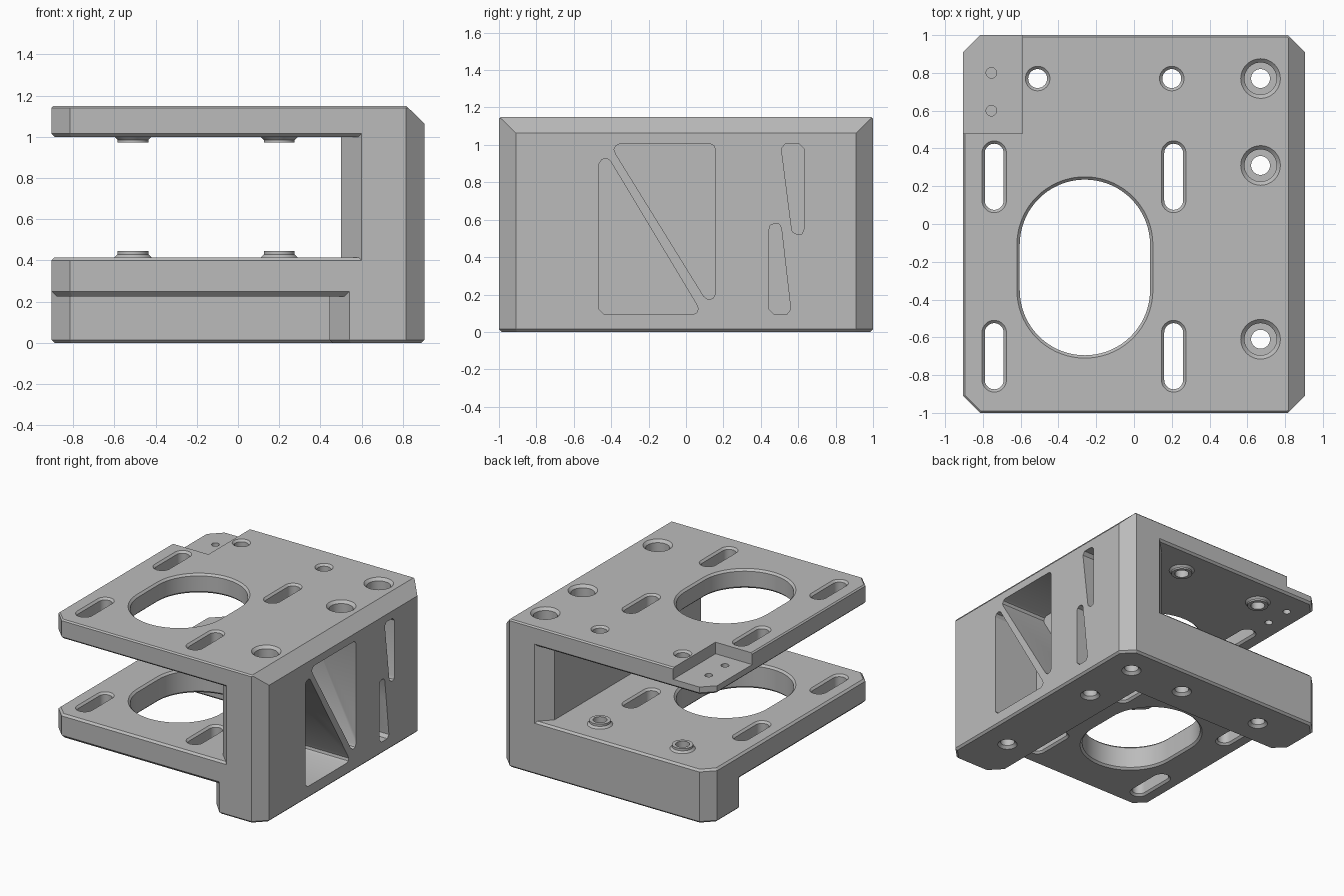
import bpy, bmesh, math
from mathutils import Matrix

if "Cube" in bpy.data.objects:
    bpy.data.objects.remove(bpy.data.objects["Cube"])

grey = bpy.data.materials.new("plain_grey")
grey.diffuse_color = (0.5, 0.5, 0.5, 1)
grey.use_nodes = True
grey.node_tree.nodes["Principled BSDF"].inputs["Base Color"].default_value = grey.diffuse_color


def loft(name, rings):
    """Solid skinned through equal-length rings of 3D points, capped at both ends."""
    bm = bmesh.new()
    loops = [[bm.verts.new(p) for p in ring] for ring in rings]
    n = len(loops[0])
    for a, b in zip(loops, loops[1:]):
        for i in range(n):
            j = (i + 1) % n
            bm.faces.new((a[i], a[j], b[j], b[i]))
    bm.faces.new(loops[0][::-1])
    bm.faces.new(loops[-1])
    bmesh.ops.recalc_face_normals(bm, faces=bm.faces)
    me = bpy.data.meshes.new(name)
    bm.to_mesh(me)
    bm.free()
    me.materials.append(grey)
    ob = bpy.data.objects.new(name, me)
    bpy.context.collection.objects.link(ob)
    return ob


def inset(pts, d):
    """Move every edge of a counter-clockwise outline inward by d."""
    out, n = [], len(pts)
    for i in range(n):
        (ax, ay), (bx, by), (cx, cy) = pts[i - 1], pts[i], pts[(i + 1) % n]
        l1, l2 = math.hypot(bx - ax, by - ay), math.hypot(cx - bx, cy - by)
        n1 = (-(by - ay) / l1, (bx - ax) / l1)
        n2 = (-(cy - by) / l2, (cx - bx) / l2)
        k = d / (1 + n1[0] * n2[0] + n1[1] * n2[1])
        out.append((bx + (n1[0] + n2[0]) * k, by + (n1[1] + n2[1]) * k))
    return out


def slab(name, outline, z0, z1, low=0, high=0):
    """Extruded outline with optional chamfers on its lower and upper rims."""
    steps = ([(z0, low), (z0 + low, 0)] if low else [(z0, 0)])
    steps += ([(z1 - high, 0), (z1, high)] if high else [(z1, 0)])
    return loft(name, [[(x, y, z) for x, y in inset(outline, d)] for z, d in steps])


def bore(name, x, y, half, steps, seg=40):
    """Round or slotted (along y) solid following (z, radius) steps."""
    rings = []
    for z, r in steps:
        ring = []
        for i in range(seg + 2):
            top = i <= seg // 2
            a = 2 * math.pi * (i if top else i - 1) / seg
            if half == 0 and i in (seg // 2 + 1, seg + 1):
                continue
            ring.append((x + r * math.cos(a),
                         y + r * math.sin(a) + (half if top else -half), z))
        rings.append(ring)
    return loft(name, rings)


def combine(body, tools, op):
    for t in tools:
        m = body.modifiers.new(t.name, 'BOOLEAN')
        m.operation, m.solver, m.object = op, 'EXACT', t
    dg = bpy.context.evaluated_depsgraph_get()
    me = bpy.data.meshes.new_from_object(body.evaluated_get(dg))
    body.modifiers.clear()
    body.data = me
    for t in tools:
        bpy.data.objects.remove(t)


# Plates share one outline with clipped corners
W, C = 0.905, 0.09
plate = [(-W + C, -1), (W - C, -1), (W, -1 + C), (W, 1 - C),
         (W - C, 1), (-W + C, 1), (-W, 1 - C), (-W, -1 + C)]
body = slab("mount_body", plate, 1.0, 1.15, 0.015, 0.01)
lower = slab("lower_plate", plate, 0.225, 0.415, 0.025, 0.015)

# Side column, and the L-shaped foot under it and along the back
column = slab("side_column", [(0.5, -0.9), (0.6, -1), (W - C, -1), (W, -1 + C),
              (W, 1 - C), (W - C, 1), (0.6, 1), (0.5, 0.9)], 0.3, 1.08)
foot = slab("foot", [(0.445, -0.9), (0.54, -1), (W - C, -1), (W, -1 + C),
            (W, 1 - C), (W - C, 1), (-W + C, 1), (-W, 1 - C),
            (-W, 0.64), (-W + C, 0.55), (0.445, 0.55)], 0, 0.32, 0.015)
parts = [lower, column, foot]

# Raised rings around the rear holes, facing each other across the gap
for x in (-0.51, 0.2):
    parts.append(bore("lower_boss", x, 0.77, 0,
                      [(0.39, 0.09), (0.415, 0.09), (0.43, 0.075), (0.447, 0.075)]))
    parts.append(bore("upper_boss", x, 0.77, 0,
                      [(1.03, 0.09), (1.0, 0.09), (0.985, 0.075), (0.973, 0.075)]))
combine(body, parts, 'UNION')

cuts = []


def plate_hole(name, x, y, half, r, c, seg=40):
    """Opening through both plates with chamfered rims."""
    steps = [(1.2, r), (1.15, r), (1.15 - c, r - c), (1.0 + c, r - c), (1.0, r),
             (0.415, r), (0.415 - c, r - c), (0.225 + c, r - c), (0.225, r), (0.1, r)]
    cuts.append(bore(name, x, y, half, steps, seg))


# Large central opening and four slots
plate_hole("main_opening", -0.26, -0.23, 0.12, 0.36, 0.015, 72)
for x in (-0.74, 0.21):
    for y in (0.25, -0.70):
        plate_hole("slot", x, y, 0.125, 0.065, 0.015)

# Rear holes through bosses and foot
for x in (-0.51, 0.2):
    cuts.append(bore("rear_hole", x, 0.77, 0,
                     [(1.2, 0.065), (1.15, 0.065), (1.135, 0.05), (0.02, 0.05),
                      (0.0, 0.07), (-0.1, 0.07)]))

# Counterbored screw holes down the column
for y in (0.77, 0.31, -0.61):
    cuts.append(bore("screw_hole", 0.67, y, 0,
                     [(1.2, 0.105), (1.15, 0.105), (1.13, 0.085), (0.95, 0.085),
                      (0.95, 0.05), (0.02, 0.05), (0.0, 0.07), (-0.1, 0.07)]))

# Lowered rear corner with two small holes
cuts.append(slab("corner_step", [(-1.5, 0.48), (-0.59, 0.48), (-0.59, 1.5), (-1.5, 1.5)],
                 1.06, 1.3))
for y in (0.8, 0.6):
    cuts.append(bore("pin_hole", -0.755, y, 0, [(1.2, 0.028), (0.9, 0.028)], 24))

# Broad bevel along the upper side edge
cuts.append(loft("edge_bevel", [[(W - C - 0.1, y, 1.25), (W + 0.1, y, 0.965),
                                 (W + 0.1, y, 1.25)] for y in (-1.2, 1.2)]))
cuts[-1].data.vertices[0].co.x = cuts[-1].data.vertices[3].co.x = W - C - 0.1

# Blind weight-saving pockets in the side wall, as (y, z) outlines
pockets = [
    [(-.385, .975), (-.375, .995), (-.355, 1.005), (.13, 1.005), (.15, .995), (.155, .98),
     (.155, .2), (.145, .18), (.12, .172), (.095, .19), (-.375, .95)],
    [(-.465, .12), (-.44, .095), (.04, .095), (.06, .105), (.065, .125), (.055, .15),
     (-.405, .915), (-.425, .928), (-.45, .922), (-.465, .9)],
    [(.51, .98), (.53, 1.005), (.605, 1.005), (.63, .98), (.63, .55), (.62, .525),
     (.595, .52), (.57, .535), (.565, .55)],
    [(.445, .12), (.47, .095), (.54, .095), (.56, .12), (.51, .555), (.5, .575),
     (.475, .58), (.45, .57), (.445, .55)],
]
for pts in pockets:
    cuts.append(loft("side_pocket", [[(x, y, z) for y, z in pts] for x in (0.52, 1.0)]))
combine(body, cuts, 'DIFFERENCE')

bpy.context.view_layer.objects.active = body
body.select_set(True)
bpy.ops.object.shade_smooth_by_angle(angle=math.radians(28))
